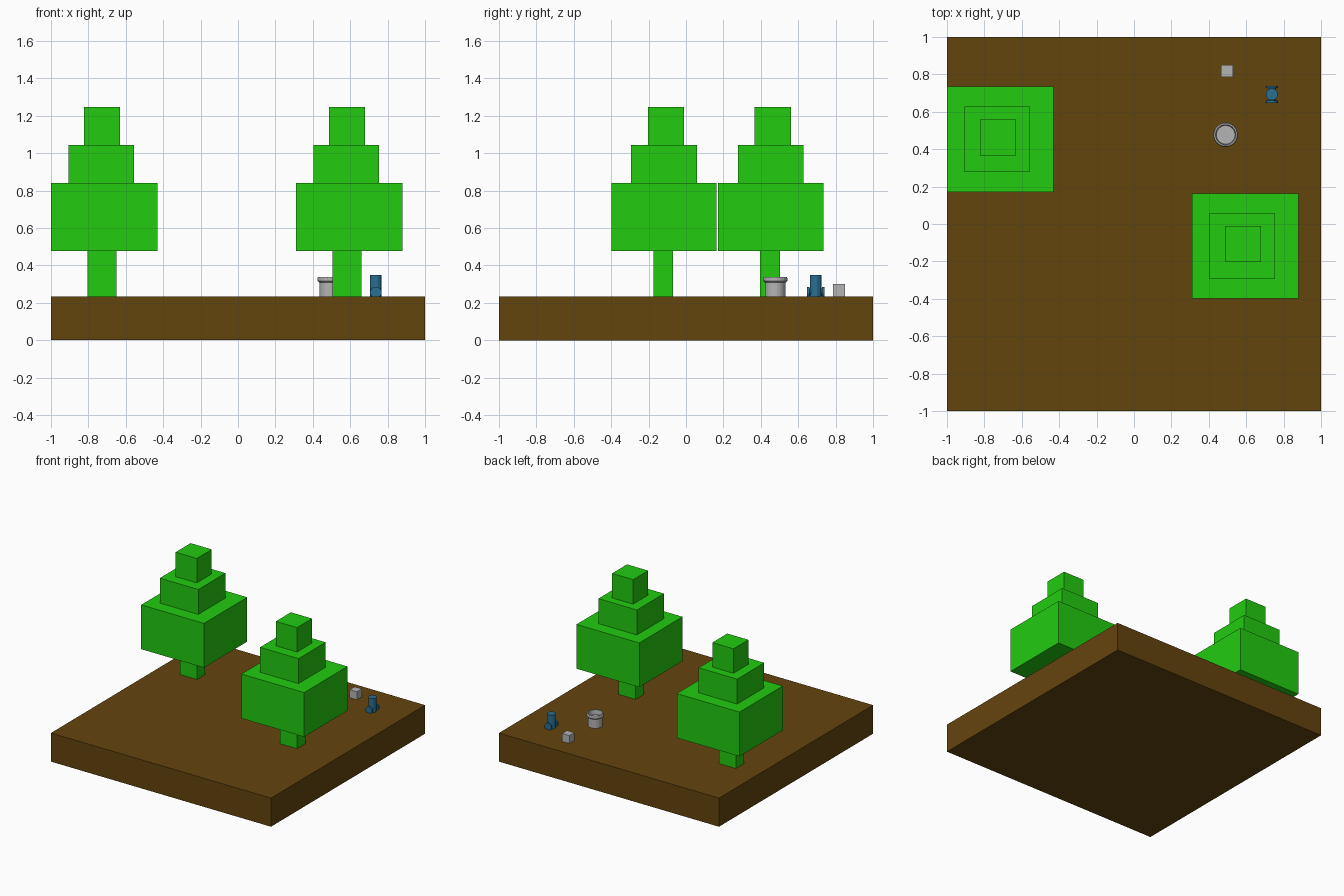
import bpy, bmesh, math
from mathutils import Matrix

if "Cube" in bpy.data.objects:
    bpy.data.objects.remove(bpy.data.objects["Cube"])


def mat(name, rgb):
    m = bpy.data.materials.new(name)
    m.diffuse_color = (*rgb, 1)
    m.use_nodes = True
    m.node_tree.nodes["Principled BSDF"].inputs["Base Color"].default_value = m.diffuse_color
    return m


GREEN = mat("leaf_green", (0.016, 0.60, 0.005))
BROWN = mat("soil_brown", (0.127, 0.058, 0.004))
GREY = mat("stone_grey", (0.46, 0.46, 0.46))
BLUE = mat("steel_blue", (0.022, 0.162, 0.29))


def finish(name, bm, material):
    bmesh.ops.recalc_face_normals(bm, faces=bm.faces)
    me = bpy.data.meshes.new(name)
    bm.to_mesh(me)
    bm.free()
    me.materials.append(material)
    ob = bpy.data.objects.new(name, me)
    bpy.context.collection.objects.link(ob)
    return ob


def box(name, lo, hi, material):
    bm = bmesh.new()
    bmesh.ops.create_cube(bm, size=1)
    for v in bm.verts:
        v.co = [lo[i] + (v.co[i] + 0.5) * (hi[i] - lo[i]) for i in range(3)]
    return finish(name, bm, material)


def lathe(name, profile, centre, sides, material, axis="Z"):
    """Revolve (radius, height) points; both ends are capped."""
    bm = bmesh.new()
    rings = [[bm.verts.new((r * math.cos(2 * math.pi * (i + 0.5) / sides),
                            r * math.sin(2 * math.pi * (i + 0.5) / sides), h))
              for i in range(sides)] for r, h in profile]
    for a, b in zip(rings, rings[1:]):
        for i in range(sides):
            j = (i + 1) % sides
            bm.faces.new((a[i], a[j], b[j], b[i]))
    bm.faces.new(rings[0])
    bm.faces.new(rings[-1])
    rot = Matrix.Rotation(math.pi / 2, 4, "X") if axis == "Y" else Matrix()
    bm.transform(Matrix.Translation(centre) @ rot)
    return finish(name, bm, material)


G = 0.235  # ground height
box("ground_slab", (-1, -1, 0), (1, 1, G), BROWN)

# trees: trunk plus three stacked foliage blocks
TIERS = [("trunk", 0.077, 0.053, G, 0.476),
         ("lower_foliage", 0.285, 0.281, 0.476, 0.84),
         ("middle_foliage", 0.175, 0.176, 0.84, 1.045),
         ("top_foliage", 0.096, 0.097, 1.045, 1.246)]
for side, x, y in (("left", -0.715, 0.453), ("right", 0.595, -0.117)):
    for part, w, d, z0, z1 in TIERS:
        cx = x - 0.012 if part != "lower_foliage" else x
        cx = x - 0.015 if part == "middle_foliage" else cx
        cy = y - 0.005 if part == "trunk" else y + 0.01 if part == "top_foliage" else y
        box(f"{side}_tree_{part}", (cx - w, cy - d, z0), (cx + w, cy + d, z1), GREEN)

# hollow tub with a thick rim
lathe("tub", [(0.055, G), (0.055, 0.308), (0.066, 0.318), (0.066, 0.332), (0.062, 0.338),
              (0.054, 0.338), (0.050, 0.300)], (0.49, 0.477, 0), 20, GREY)

# small crate
box("crate", (0.465, 0.786, G), (0.53, 0.851, 0.30), GREY)

# blue post with a capped outlet on each side
lathe("post", [(0.032, G), (0.032, 0.35)], (0.737, 0.693, 0), 12, BLUE)
lathe("outlet_pipe", [(0.02, -0.042), (0.02, 0.042)], (0.737, 0.693, 0.258), 10, BLUE, "Y")
for side, s in (("front", -1), ("back", 1)):
    lathe(f"{side}_outlet_cap", [(0.031, -0.006), (0.031, 0.006)],
          (0.737, 0.693 + s * 0.040, 0.256), 12, BLUE, "Y")
